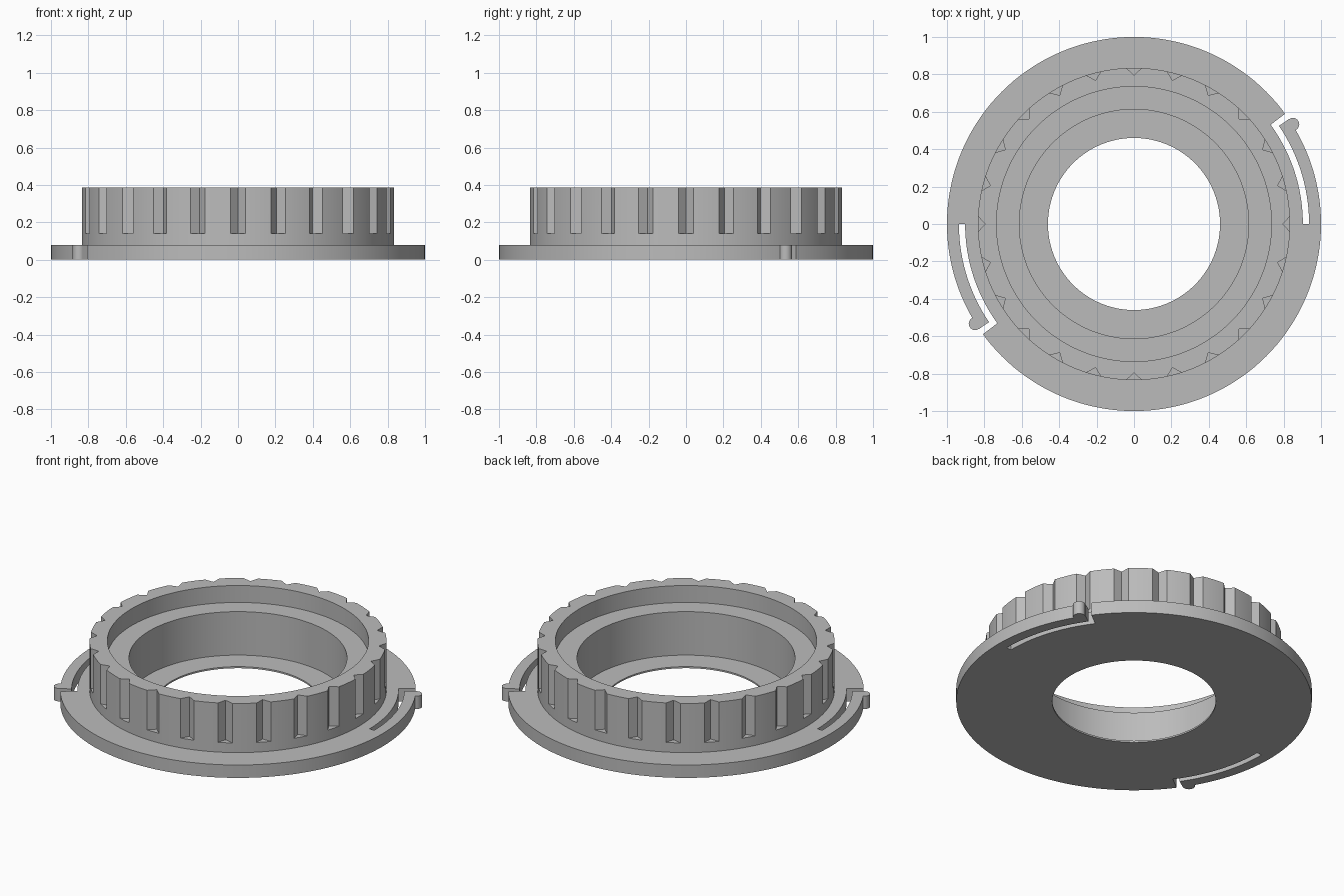
import bpy, bmesh
from math import cos, sin, radians, tau

if "Cube" in bpy.data.objects:
    bpy.data.objects.remove(bpy.data.objects["Cube"])

grey = bpy.data.materials.new("plain_grey")
grey.use_nodes = True
grey.diffuse_color = (0.5, 0.5, 0.5, 1)
grey.node_tree.nodes["Principled BSDF"].inputs["Base Color"].default_value = (0.5, 0.5, 0.5, 1)


def polar(r, deg):
    return r * cos(radians(deg)), r * sin(radians(deg))


def arc(r, start, end, steps=24):
    return [polar(r, start + (end - start) * i / steps) for i in range(steps + 1)]


def add_prism(bm, outline, z0, z1):
    face = bm.faces.new([bm.verts.new((x, y, z0)) for x, y in outline])
    out = bmesh.ops.extrude_face_region(bm, geom=[face])
    tops = [v for v in out["geom"] if isinstance(v, bmesh.types.BMVert)]
    bmesh.ops.translate(bm, verts=tops, vec=(0, 0, z1 - z0))


def make_object(name, bm):
    bmesh.ops.recalc_face_normals(bm, faces=bm.faces)
    mesh = bpy.data.meshes.new(name)
    bm.to_mesh(mesh)
    bm.free()
    mesh.materials.append(grey)
    obj = bpy.data.objects.new(name, mesh)
    bpy.context.collection.objects.link(obj)
    return obj


def smooth(obj):
    bpy.ops.object.select_all(action="DESELECT")
    obj.select_set(True)
    bpy.context.view_layer.objects.active = obj
    bpy.ops.object.shade_smooth_by_angle(angle=radians(25))


def cut(obj, cutter):
    cutter.hide_render = True
    mod = obj.modifiers.new("cut", "BOOLEAN")
    mod.operation, mod.solver, mod.object = "DIFFERENCE", "EXACT", cutter
    bpy.context.view_layer.objects.active = obj
    bpy.ops.object.modifier_apply(modifier=mod.name)
    bpy.data.objects.remove(cutter)


# Flanged ring: closed profile (radius, height) turned around z
FLANGE, RIM, LEDGE, FLOOR = 0.08, 0.385, 0.28, 0.01
profile = [(0.46, 0), (1, 0), (1, FLANGE), (0.835, FLANGE), (0.835, RIM), (0.735, RIM),
           (0.735, LEDGE), (0.613, LEDGE), (0.613, FLOOR), (0.46, FLOOR)]
SEGMENTS = 144
bm = bmesh.new()
rings = [[bm.verts.new((r * cos(tau * s / SEGMENTS), r * sin(tau * s / SEGMENTS), z))
          for r, z in profile] for s in range(SEGMENTS)]
for s in range(SEGMENTS):
    a, b = rings[s - 1], rings[s]
    for i in range(len(profile)):
        bm.faces.new((a[i - 1], b[i - 1], b[i], a[i]))
body = make_object("flanged_ring", bm)

# Grip notches: V-shaped cuts around the collar
bm = bmesh.new()
for k in range(24):
    deg = k * 15
    add_prism(bm, [polar(0.795, deg), polar(0.861, deg - 4.4), polar(0.861, deg + 4.4)], 0.14, 0.5)
cut(body, make_object("notch_cutter", bm))

# Spring-arm slots: a curved slit that opens through the flange edge
bm = bmesh.new()
for turn in (0, 180):
    outline = arc(0.903, turn, turn + 36) + [polar(1.1, turn + 36.2), polar(1.1, turn + 34.1)]
    outline += arc(0.936, turn + 34.1, turn)
    add_prism(bm, outline, -0.1, 0.11)
cut(body, make_object("slot_cutter", bm))
smooth(body)

# Rounded catches at the tips of the spring arms
for name, turn in (("left_catch", 0), ("right_catch", 180)):
    bm = bmesh.new()
    cx, cy = polar(1.003, turn + 32.1)
    add_prism(bm, [(cx + x, cy + y) for x, y in arc(0.034, 0, 345, 23)], 0, FLANGE)
    smooth(make_object(name, bm))
